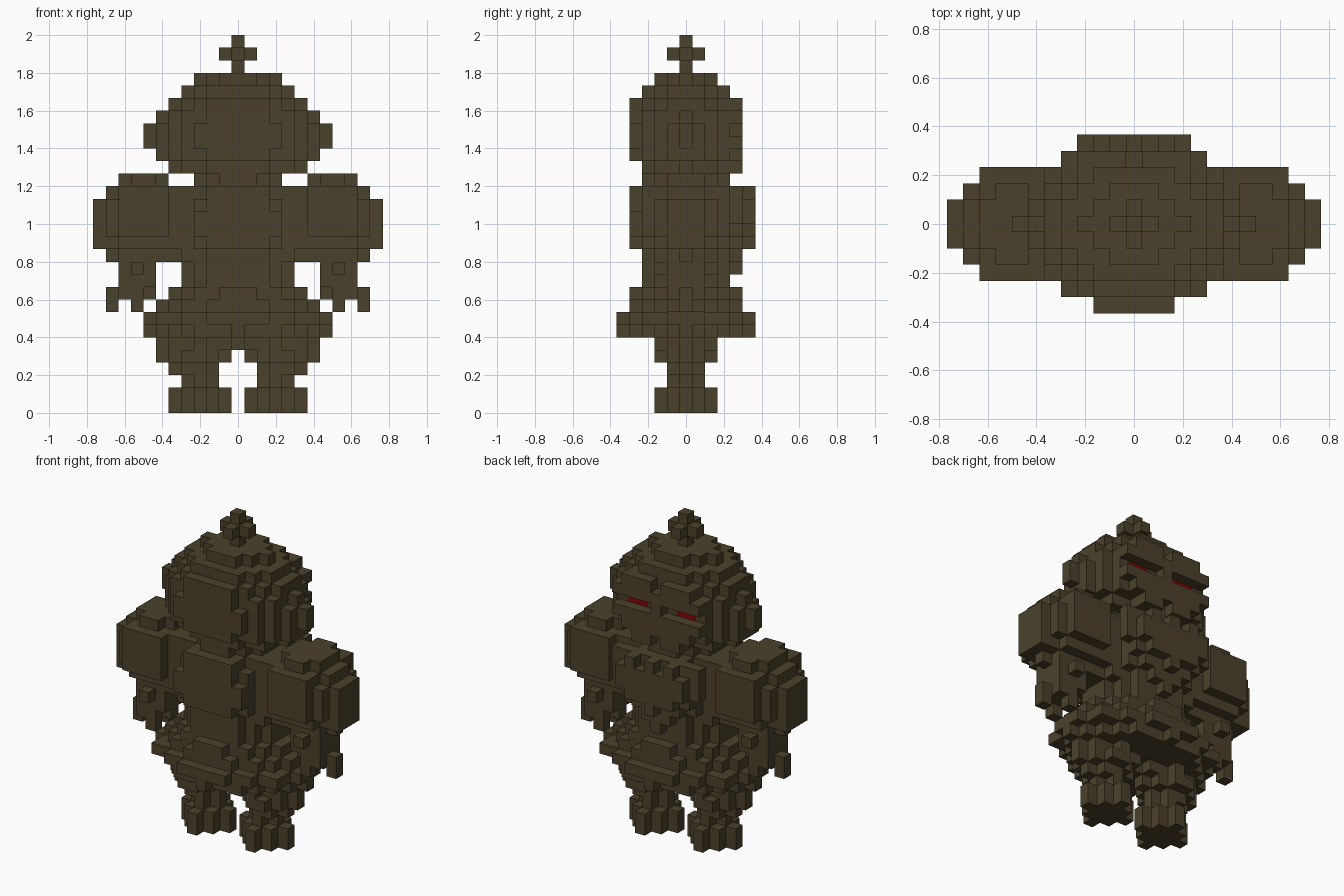
import bpy
import bmesh
from mathutils import Vector

if "Cube" in bpy.data.objects:
    bpy.data.objects.remove(bpy.data.objects["Cube"], do_unlink=True)

V = 2 / 30  # block size


def material(name, rgb):
    m = bpy.data.materials.new(name)
    m.use_nodes = True
    m.diffuse_color = (*rgb, 1)
    b = next(n for n in m.node_tree.nodes if n.type == 'BSDF_PRINCIPLED')
    b.inputs["Base Color"].default_value = (*rgb, 1)
    b.inputs["Roughness"].default_value = 0.9
    return m


brown = material("dark brown", (0.071, 0.053, 0.025))
red = material("deep red", (0.23, 0.001, 0.001))


def disc(z, rx, ry, cx=0.0, power=2.0):
    """One layer of blocks inside an ellipse; a lower power steps the corners in."""
    return {(x, y, z) for x in range(-12, 13) for y in range(-6, 7)
            if (abs(x - cx) / rx) ** power + (abs(y) / ry) ** power <= 1.0001}


def stack(layers):
    """Layers of (bottom row, top row, rx, ry, centre x, power)."""
    cells = set()
    for z0, z1, *rest in layers:
        for z in range(z0, z1 + 1):
            cells |= disc(z, *rest)
    return cells


def plate(y, rows):
    """Blocks of one depth: rows of (bottom row, top row, half width)."""
    return {(x, y, z) for z0, z1, w in rows
            for z in range(z0, z1 + 1) for x in range(-w, w + 1)}


def mirrored(cells):
    return {(-x, y, z) for x, y, z in cells}


# Finial: a small cross in three directions
finial = {(0, 0, 27), (0, 0, 29)} | disc(28, 1, 1)

# Eyes sit one block behind the visor slit
eyes = {(s * x, 3, 22) for s in (-1, 1) for x in (2, 3)}

# Helmet-like head: ears, visor with slit, forehead notch and split jaw
head = stack([
    (26, 26, 3.2, 2.5), (25, 25, 4.3, 3.5), (24, 24, 5.2, 4.5),
    (23, 23, 6.1, 4.5), (21, 22, 6.6, 4.5), (20, 20, 6.3, 4.5),
    (19, 19, 5.2, 3.5), (18, 18, 3.5, 3.5)])
head |= {(s * 7, 0, z) for s in (-1, 1) for z in (21, 22)}
head |= plate(4, [(19, 19, 2), (20, 20, 3), (21, 23, 4), (24, 24, 3)])
head -= {(s * x, 4, 22) for s in (-1, 1) for x in (1, 2, 3, 4)}
head -= {(0, 4, 24), (0, 4, 19)}

# Torso with a back plate and a tapering chest
torso = stack([
    (17, 17, 7.0, 3.3), (14, 16, 7.0, 3.5), (13, 13, 6.3, 3.5),
    (12, 12, 5.3, 3.5), (11, 11, 4.5, 3.4), (10, 10, 4.5, 3.4)])
torso |= plate(-4, [(16, 17, 2), (14, 15, 3), (13, 13, 2)])
torso |= plate(4, [(15, 17, 4), (14, 14, 3), (13, 13, 2), (12, 12, 1), (11, 11, 0)])

# Strands of uneven length hanging over the chest: (|x|, bottom row, top row)
strands = {(s * x, 5, z) for x, z0, z1 in ((0, 13, 17), (1, 14, 16), (2, 14, 17), (3, 15, 16))
           for z in range(z0, z1 + 1) for s in (-1, 1)}

# Wide hips, stepped in towards the top and underside
hips = stack([(9, 9, 5.5, 4.4, 0, 1.6), (8, 8, 6.5, 4.5, 0, 1.8),
              (7, 7, 7.3, 5.45), (6, 6, 7.1, 5.1, 0, 1.5)])

# Shoulder, forearm, hand and fingers of one side
shoulder = stack([
    (18, 18, 2, 2.6, 7.5), (17, 17, 3, 3.5, 7.5), (14, 16, 4, 3.5, 7.5),
    (13, 13, 3.8, 2.6, 7.5), (12, 12, 3, 1.8, 7.5)])
forearm = stack([(11, 11, 1.5, 2.1, 8), (10, 10, 1.5, 1.5, 8)])
hand = stack([(9, 9, 2, 1.5, 8.5)]) | {(10, 0, 8), (8, 1, 8), (8, -1, 8)}

# Leg and foot of one side
leg = stack([(5, 5, 3, 2, 3), (4, 4, 2.6, 2.2, 3.5),
             (3, 3, 2, 1.2, 3.5), (2, 2, 1, 1, 3)])
foot = stack([(0, 1, 2, 2, 3)])

parts = [("finial", finial, brown), ("eyes", eyes, red), ("head", head, brown),
         ("torso", torso, brown), ("chest_strands", strands, brown),
         ("hips", hips, brown)]
for name, cells in (("shoulder", shoulder), ("forearm", forearm), ("hand", hand),
                    ("leg", leg), ("foot", foot)):
    parts.append(("left_" + name, cells, brown))
    parts.append(("right_" + name, mirrored(cells), brown))

filled = set().union(*(p[1] for p in parts))


def build(name, cells, mat):
    """Outer block faces of a part, merged where they lie flat."""
    bm = bmesh.new()
    verts = {}

    def vert(p):
        key = tuple(round(c * 2) for c in p)
        if key not in verts:
            verts[key] = bm.verts.new(p * V)
        return verts[key]

    for cell in sorted(cells):
        centre = Vector(cell) + Vector((0, 0, 0.5))
        for axis in range(3):
            for sign in (-1, 1):
                n = Vector((0, 0, 0))
                n[axis] = sign
                if tuple(int(c + n[i]) for i, c in enumerate(cell)) in filled:
                    continue
                u = Vector((0, 0, 0))
                u[(axis + 1) % 3] = 0.5
                w = n.cross(u)
                bm.faces.new([vert(centre + n * 0.5 + a * u + b * w)
                              for a, b in ((-1, -1), (1, -1), (1, 1), (-1, 1))])
    bmesh.ops.dissolve_limit(bm, angle_limit=0.01, verts=bm.verts[:], edges=bm.edges[:])
    me = bpy.data.meshes.new(name)
    bm.to_mesh(me)
    bm.free()
    me.materials.append(mat)
    bpy.context.scene.collection.objects.link(bpy.data.objects.new(name, me))


used = set()
for name, cells, mat in parts:
    build(name, cells - used, mat)
    used |= cells
